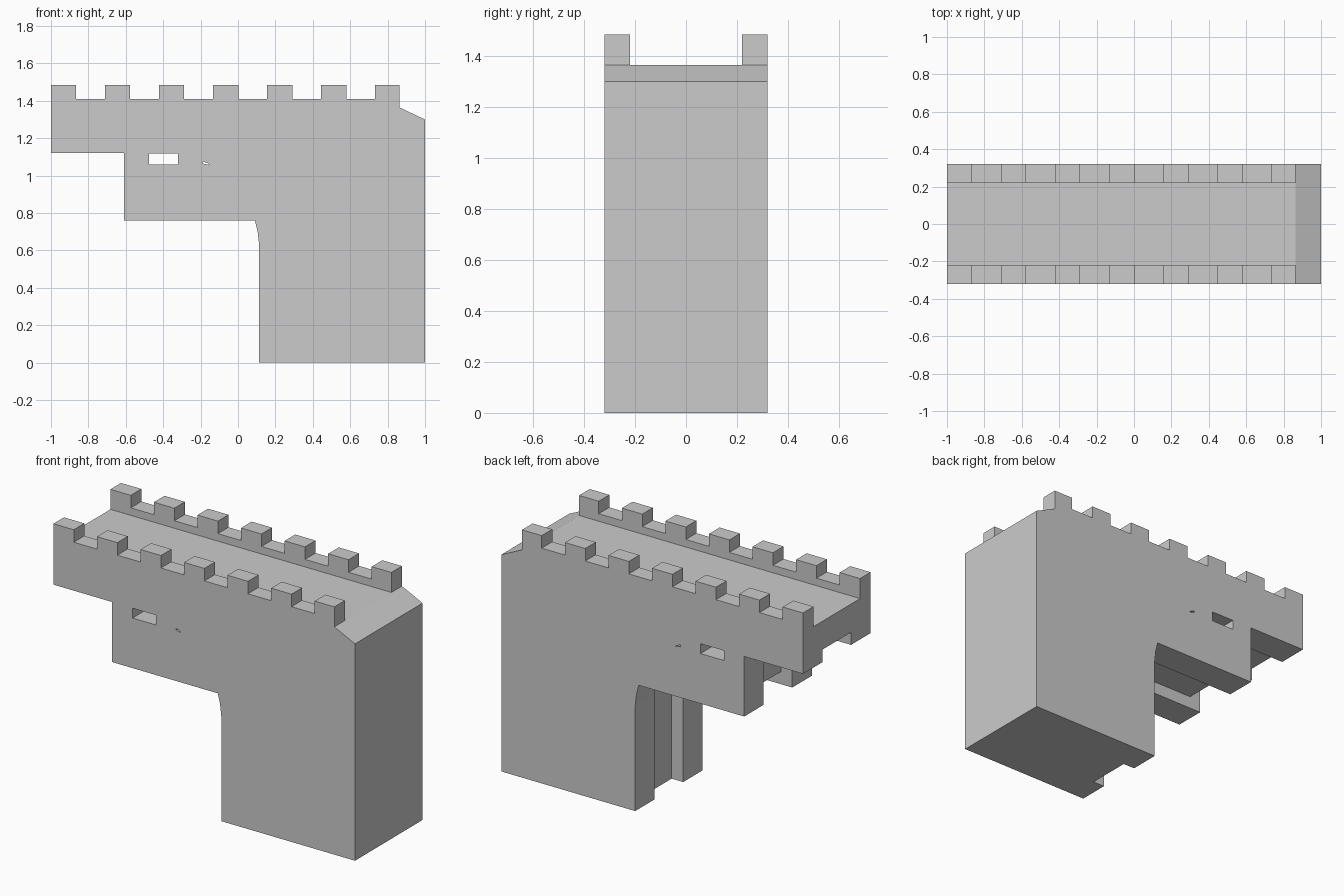
import bpy, bmesh

if "Cube" in bpy.data.objects:
    bpy.data.objects.remove(bpy.data.objects["Cube"])


def prism(name, outline, y0, y1):
    """Extrude an x/z outline between two y positions."""
    bm = bmesh.new()
    face = bm.faces.new([bm.verts.new((x, y0, z)) for x, z in outline])
    ext = bmesh.ops.extrude_face_region(bm, geom=[face])
    moved = [v for v in ext["geom"] if isinstance(v, bmesh.types.BMVert)]
    bmesh.ops.translate(bm, vec=(0, y1 - y0, 0), verts=moved)
    bmesh.ops.recalc_face_normals(bm, faces=bm.faces)
    mesh = bpy.data.meshes.new(name)
    bm.to_mesh(mesh)
    bm.free()
    obj = bpy.data.objects.new(name, mesh)
    bpy.context.collection.objects.link(obj)
    return obj


def rect(x0, x1, z0, z1):
    return [(x0, z0), (x1, z0), (x1, z1), (x0, z1)]


def carve(target, outline, y0, y1):
    """Subtract a prism from the target and discard the cutter."""
    cutter = prism("cutter", outline, y0, y1)
    cutter.hide_render = True
    mod = target.modifiers.new("carve", "BOOLEAN")
    mod.operation = "DIFFERENCE"
    mod.solver = "EXACT"
    mod.object = cutter
    bpy.context.view_layer.objects.active = target
    bpy.ops.object.modifier_apply(modifier=mod.name)
    bpy.data.objects.remove(cutter)


# Side outline: stepped underside, pillar, sloped end
W, FLOOR, SILL, TOP = 0.32, 1.365, 1.41, 1.485
outline = [(-1, 1.12), (-0.61, 1.12), (-0.61, 0.76), (0.09, 0.76),
           (0.105, 0.70), (0.113, 0.63), (0.113, 0), (1, 0),
           (1, 1.30), (0.863, FLOOR)]

# Battlements along the top, right to left
STEP, WIDTH = 0.2888, 0.135
for i in reversed(range(7)):
    left = -1 + i * STEP
    right = left + WIDTH if i < 6 else 0.863
    if i < 6:
        outline.append((right, SILL))
    outline += [(right, TOP), (left, TOP)]
    if i > 0:
        outline.append((left, SILL))

wall = prism("castle_wall", outline, -W, W)

# Walkway between the two parapets
carve(wall, rect(-1.2, 0.95, FLOOR, 1.7), -0.22, 0.22)

# Groove following the stepped underside and pillar
groove = [(-1.2, -0.2), (0.19, -0.2), (0.19, 0.65), (0.175, 0.76),
          (0.15, 0.835), (-0.535, 0.835), (-0.535, 1.195), (-1.2, 1.195)]
carve(wall, groove, -0.135, 0.135)

# Small pockets beside the groove at the step
for y0, y1 in ((0.12, 0.22), (-0.22, -0.12)):
    carve(wall, rect(-0.7, -0.40, 1.06, 1.119), y0, y1)

# Window slot and small slit through the wall
carve(wall, rect(-0.475, -0.32, 1.06, 1.119), -0.5, 0.5)
carve(wall, [(-0.187, 1.065), (-0.153, 1.057), (-0.16, 1.066), (-0.187, 1.075)], -0.5, 0.5)
